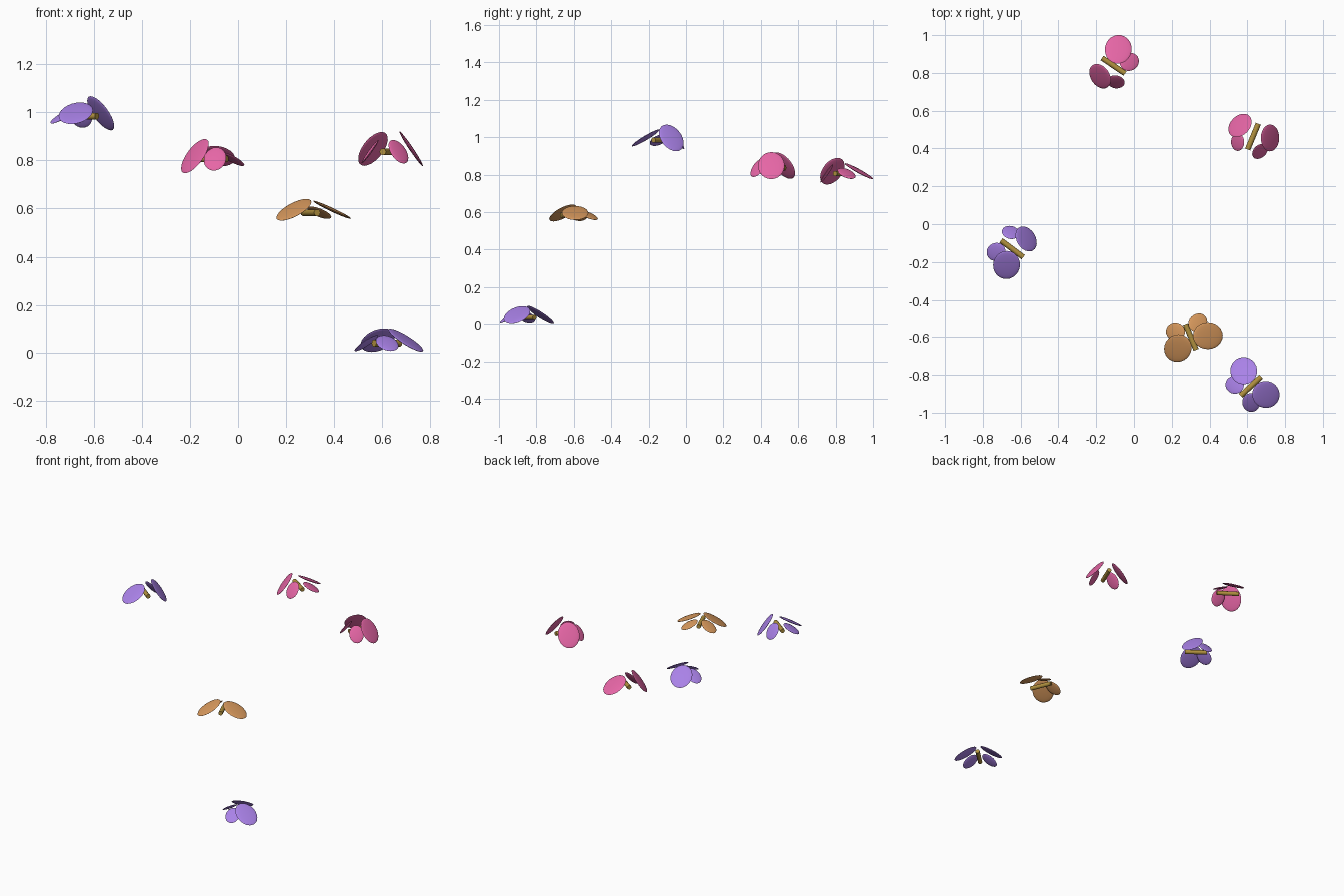
import bpy
from math import radians, cos, sin, pi
from mathutils import Matrix, Vector

if "Cube" in bpy.data.objects:
    bpy.data.objects.remove(bpy.data.objects["Cube"])


def material(name, rgb):
    m = bpy.data.materials.new(name)
    lin = [(c / 255 / 12.92) if c < 10 else ((c / 255 + 0.055) / 1.055) ** 2.4 for c in rgb]
    m.diffuse_color = (*lin, 1)
    m.use_nodes = True
    m.node_tree.nodes["Principled BSDF"].inputs["Base Color"].default_value = m.diffuse_color
    return m


PINK = material("pink", (230, 102, 166))
PURPLE = material("purple", (170, 130, 232))
ORANGE = material("orange", (216, 153, 93))
GOLD = material("dark gold", (176, 144, 62))


def finish(obj, name, mat, matrix, angle):
    obj.name = name
    obj.data.transform(matrix)
    obj.data.materials.append(mat)
    bpy.ops.object.shade_smooth_by_angle(angle=radians(angle))


def wing(name, mat, centre, direction, droop, radii):
    # flattened ball, long axis pointing outward and tilted down
    bpy.ops.mesh.primitive_uv_sphere_add(segments=24, ring_count=12, radius=1)
    m = (Matrix.Translation(centre) @ Matrix.Rotation(direction, 4, 'Z')
         @ Matrix.Rotation(radians(droop), 4, 'Y') @ Matrix.Diagonal((*radii, 1)))
    finish(bpy.context.object, name, mat, m, 60)


def butterfly(name, mat, pos, heading, droop_left, droop_right):
    pos, h = Vector(pos), radians(heading)
    fwd = Vector((cos(h), sin(h), 0))
    left = Vector((-sin(h), cos(h), 0))
    up = Vector((0, 0, 1))
    # body
    bpy.ops.mesh.primitive_cylinder_add(vertices=10, radius=0.0145, depth=0.147)
    m = (Matrix.Translation(pos) @ Matrix.Rotation(h, 4, 'Z')
         @ Matrix.Rotation(pi / 2, 4, 'Y'))
    finish(bpy.context.object, name + "_body", GOLD, m, 40)
    # two pairs of wings
    for side, label, droop in ((1, "left", droop_left), (-1, "right", droop_right)):
        out = h + side * pi / 2
        wing(f"{name}_{label}_forewing", mat,
             pos + fwd * 0.028 + left * side * 0.086 + up * 0.012,
             out - side * radians(22), droop, (0.087, 0.071, 0.008))
        wing(f"{name}_{label}_hindwing", mat,
             pos - fwd * 0.058 + left * side * 0.064,
             out + side * radians(25), droop, (0.059, 0.047, 0.007))


# name, colour, body centre, heading, droop of left and right wings
butterfly("pink_butterfly_back", PINK, (-0.108, 0.838, 0.806), 146, 55, 29)
butterfly("pink_butterfly_side", PINK, (0.630, 0.463, 0.836), 67.5, 54, 56)
butterfly("purple_butterfly_high", PURPLE, (-0.645, -0.130, 0.984), -37, 55, 31)
butterfly("orange_butterfly", ORANGE, (0.301, -0.600, 0.583), -67.5, 25, 31)
butterfly("purple_butterfly_low", PURPLE, (0.619, -0.860, 0.039), 43, 34, 33)
